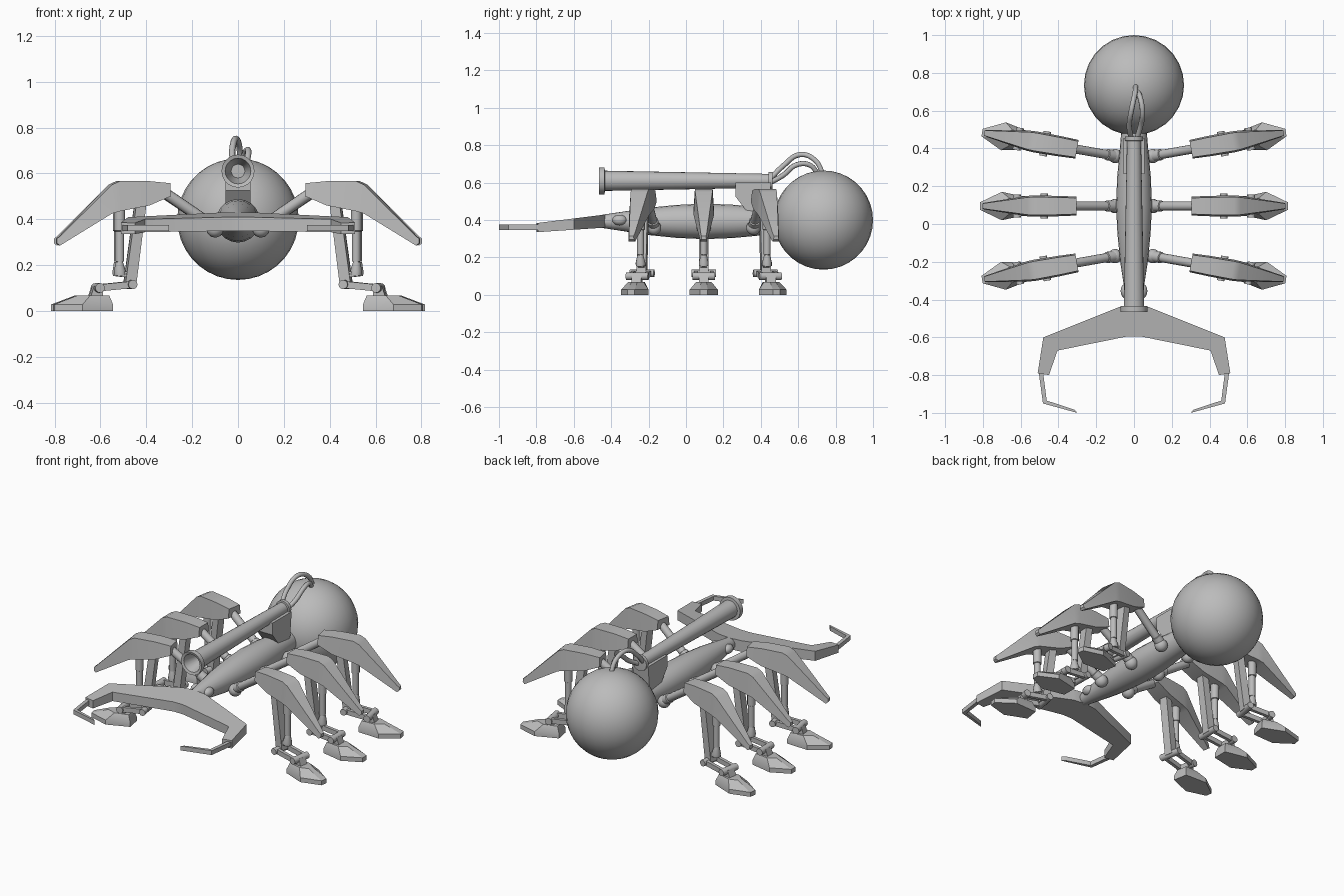
import bpy, bmesh, math
from mathutils import Matrix, Vector

if "Cube" in bpy.data.objects:
    bpy.data.objects.remove(bpy.data.objects["Cube"])

GREY = (0.5, 0.5, 0.5, 1)
mat = bpy.data.materials.new("plain grey")
mat.use_nodes = True
mat.diffuse_color = GREY
mat.node_tree.nodes["Principled BSDF"].inputs["Base Color"].default_value = GREY


def add(name, data, matrix=None):
    ob = bpy.data.objects.new(name, data)
    bpy.context.collection.objects.link(ob)
    if matrix:
        ob.matrix_world = matrix
    return ob


def loft(rings):
    """Mesh bridging equal-sized rings of points, capped at both ends."""
    bm = bmesh.new()
    vs = [[bm.verts.new(p) for p in ring] for ring in rings]
    n = len(vs[0])
    for a, b in zip(vs, vs[1:]):
        for i in range(n):
            j = (i + 1) % n
            bm.faces.new((a[i], a[j], b[j], b[i]))
    bm.faces.new(vs[0])
    bm.faces.new(vs[-1])
    bmesh.ops.recalc_face_normals(bm, faces=bm.faces)
    me = bpy.data.meshes.new("part")
    bm.to_mesh(me)
    bm.free()
    me.materials.append(mat)
    return me


def turned(start, end, profile, sides=12):
    """Round part: profile lists (fraction along the axis, radius)."""
    a, b = Vector(start), Vector(end)
    d = b - a
    q = d.to_track_quat('Z', 'Y')
    turn = [2 * math.pi * i / sides for i in range(sides)]
    return loft([[a + d * t + q @ Vector((r * math.cos(w), r * math.sin(w), 0))
                  for w in turn] for t, r in profile])


def rod(a, b, r, sides=12):
    return turned(a, b, [(0, r), (1, r)], sides)


def ball(center, r, segments=16, rings=10, squash=1):
    bm = bmesh.new()
    m = Matrix.Translation(center) @ Matrix.Diagonal((1, squash, 1, 1))
    bmesh.ops.create_uvsphere(bm, u_segments=segments, v_segments=rings, radius=r, matrix=m)
    me = bpy.data.meshes.new("ball")
    bm.to_mesh(me)
    bm.free()
    me.materials.append(mat)
    return me


def bar(a, b, wa, wb, ya, yb):
    """Flat bar in the xz plane, wa/wb wide at its ends, spanning ya..yb."""
    a, b = Vector((a[0], 0, a[1])), Vector((b[0], 0, b[1]))
    n = (b - a).cross(Vector((0, 1, 0))).normalized()
    outline = [a + n * wa, b + n * wb, b - n * wb, a - n * wa]
    return loft([[p + Vector((0, y, 0)) for p in outline] for y in (ya, yb)])


# Rear globe, body and eyes
add("rear_globe", ball((0, 0.735, 0.4), 0.265, 28, 18))
body = [(-0.45, 0.035), (-0.35, 0.05), (-0.2, 0.073), (-0.05, 0.088), (0.1, 0.095),
        (0.25, 0.089), (0.4, 0.075), (0.52, 0.065)]
add("body", turned((0, 0, 0.393), (0, 1, 0.393), body, 20))
for side, word in ((1, "left"), (-1, "right")):
    add(word + "_eye", ball((side * 0.043, -0.355, 0.4), 0.028, squash=1.4))

# Tube on the back, with a hollow flared muzzle, rear collar and mount
tube = [(-0.35, 0.03), (-0.46, 0.056), (-0.465, 0.072), (-0.435, 0.072), (-0.434, 0.054),
        (0.44, 0.037), (0.441, 0.048), (0.462, 0.048), (0.463, 0.03)]
add("back_tube", turned((0, 0, 0.61), (0, 1, 0.61), tube, 20))
mount = [(0.265, 0.6), (0.265, 0.525), (0.33, 0.44), (0.44, 0.44), (0.455, 0.6)]
add("tube_mount", loft([[(x, y, z) for y, z in mount] for x in (-0.055, 0.055)]))

# Hoses from tube to globe
hoses = {
    "upper_hose": [(-0.015, 0.45, 0.62), (-0.025, 0.52, 0.69), (-0.012, 0.61, 0.75),
                   (0.005, 0.69, 0.72), (0.01, 0.735, 0.64)],
    "lower_hose": [(0.015, 0.45, 0.6), (0.035, 0.52, 0.64), (0.045, 0.59, 0.695),
                   (0.035, 0.66, 0.695), (0.015, 0.71, 0.64)],
}
for name, path in hoses.items():
    cu = bpy.data.curves.new(name, 'CURVE')
    cu.dimensions = '3D'
    cu.bevel_depth, cu.bevel_resolution, cu.resolution_u = 0.014, 2, 6
    sp = cu.splines.new('BEZIER')
    sp.bezier_points.add(len(path) - 1)
    for bp, co in zip(sp.bezier_points, path):
        bp.co = co
        bp.handle_left_type = bp.handle_right_type = 'AUTO'
    cu.materials.append(mat)
    add(name, cu)

# Pincers: one swept blade across the front, with a thin claw at each end
blade = [((0, -0.43), (0, -0.595)), ((0.08, -0.44), (0.035, -0.595)),
         ((0.48, -0.6), (0.405, -0.67)), ((0.51, -0.79), (0.45, -0.8))]


def blade_ring(outer, inner, s):
    top = lambda y: 0.43 + 0.125 * (y + 0.43)
    low = lambda y: 0.36 + 0.068 * (y + 0.43)
    return [(s * x, y, f(y)) for (x, y), f in
            ((outer, top), (inner, top), (inner, low), (outer, low))]


add("pincer_blade", loft([blade_ring(o, i, -1) for o, i in blade[:0:-1]]
                         + [blade_ring(o, i, 1) for o, i in blade]))
claw = [((0.505, -0.78), (0.482, -0.78)), ((0.482, -0.95), (0.462, -0.935)),
        ((0.3, -1.0), (0.315, -0.983))]
for side, word in ((1, "left"), (-1, "right")):
    add(word + "_claw", loft([[(side * x, y, z) for (x, y), z in
                               ((o, 0.375), (i, 0.375), (i, 0.348), (o, 0.348))]
                              for o, i in claw]))

# Leg parts, shared by all six legs and drawn along +x
armour = [(0.305, 0.557, 0.5, 0.05), (0.4, 0.566, 0.46, 0.054), (0.53, 0.566, 0.435, 0.056),
          (0.565, 0.55, 0.425, 0.054), (0.79, 0.325, 0.285, 0.018), (0.803, 0.315, 0.295, 0.014)]
sole = [(0.56, 0.045), (0.7, 0.075), (0.815, 0.02)]
instep = [(0.575, 0.033), (0.66, 0.042), (0.71, 0.015)]


def foot_ring(half, z):
    return [(x, y, z) for x, y in half] + [(x, -y, z) for x, y in half[::-1]]


leg = {
    "hip_ball": ball((0.1, 0, 0.358), 0.038),
    "hip_rod": turned((0.1, 0, 0.365), (0.36, 0, 0.54),
                      [(0, 0.03), (0.17, 0.03), (0.18, 0.024), (1, 0.024)]),
    "thigh_armour": loft([[(x, h * 0.85, t), (x, h, b), (x, -h, b), (x, -h * 0.85, t)]
                          for x, t, b, h in armour]),
    "shin": bar((0.43, 0.47), (0.478, 0.11), 0.022, 0.024, -0.025, 0.025),
    "piston_sleeve": turned((0.522, 0, 0.46), (0.522, 0, 0.215),
                            [(0, 0.024), (0.45, 0.024), (0.46, 0.019), (1, 0.019)]),
    "piston_rod": rod((0.522, 0, 0.23), (0.515, 0, 0.15), 0.012),
    "piston_collar": turned((0.525, 0, 0.215), (0.52, 0, 0.155),
                            [(0, 0.016), (0.7, 0.026), (1, 0.026)]),
    "piston_bracket": bar((0.535, 0.16), (0.47, 0.16), 0.01, 0.014, -0.018, 0.018),
    "ankle_link_a": bar((0.47, 0.115), (0.62, 0.1), 0.015, 0.015, 0.032, 0.052),
    "ankle_link_b": bar((0.47, 0.115), (0.62, 0.1), 0.015, 0.015, -0.052, -0.032),
    "ankle_pin": rod((0.475, -0.066, 0.115), (0.475, 0.066, 0.115), 0.02),
    "foot_pin": rod((0.62, -0.06, 0.1), (0.62, 0.06, 0.1), 0.021),
    "foot_stem": bar((0.62, 0.105), (0.63, 0.05), 0.02, 0.028, -0.026, 0.026),
    "foot": loft([foot_ring(sole, 0), foot_ring(sole, 0.028), foot_ring(instep, 0.068)]),
}

# Six legs: front and rear pairs fan outward
for pair, y, angle in (("front", -0.17, -10), ("middle", 0.095, 0), ("rear", 0.36, 10)):
    a = math.radians(angle)
    for side, word, turn in ((1, "left", a), (-1, "right", math.pi - a)):
        place = (Matrix.Translation((side * 0.1, y, 0)) @ Matrix.Rotation(turn, 4, 'Z')
                 @ Matrix.Translation((-0.1, 0, 0)))
        for part, mesh in leg.items():
            add(f"{pair}_{word}_{part}", mesh, place)

# Smooth the round parts while keeping hard edges
bpy.ops.object.select_all(action='DESELECT')
for ob in bpy.context.collection.objects:
    if ob.type == 'MESH':
        ob.select_set(True)
        bpy.context.view_layer.objects.active = ob
bpy.ops.object.shade_smooth_by_angle(angle=math.radians(32))
